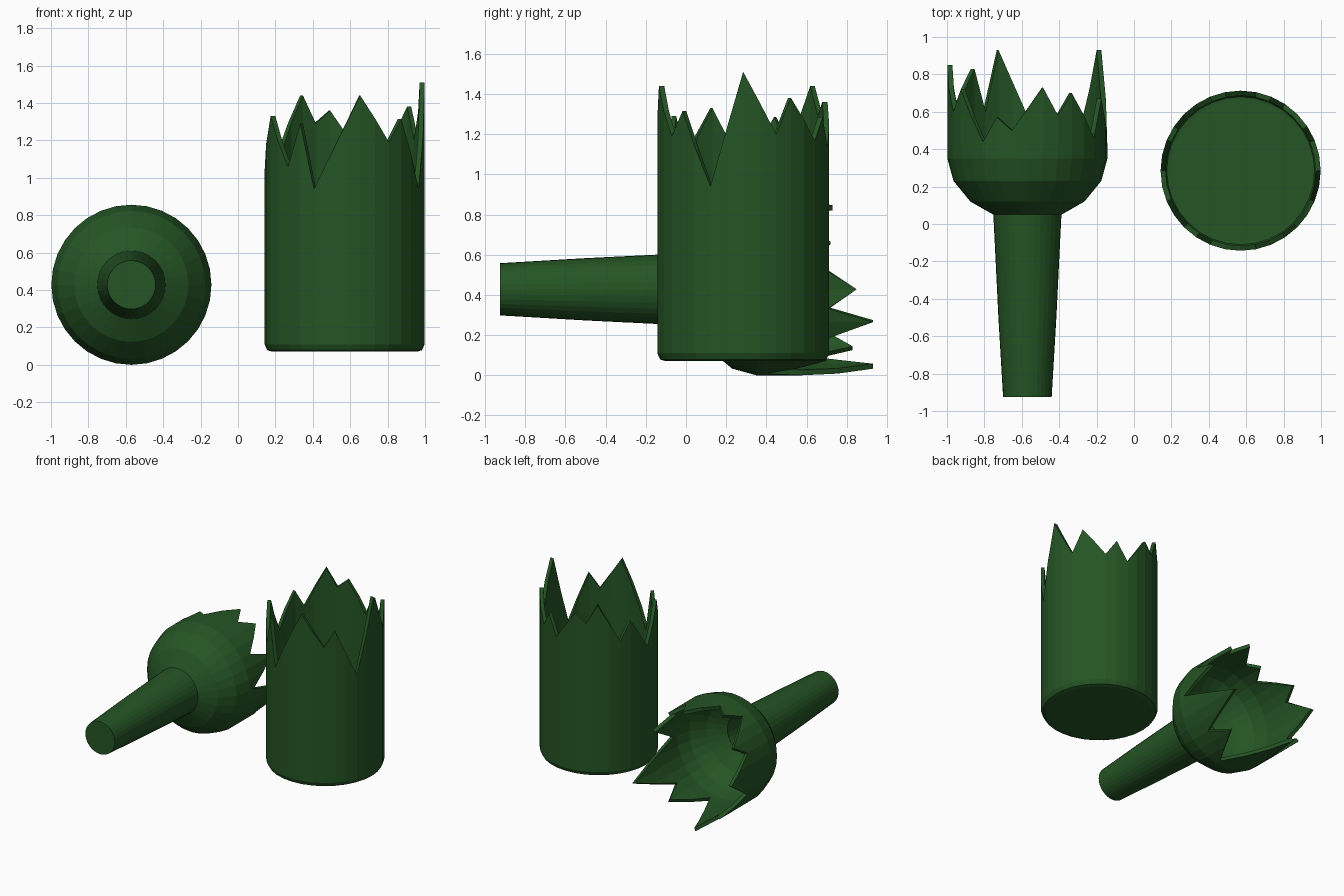
import bpy, bmesh
from math import sin, cos, pi, radians
from mathutils import Matrix

if "Cube" in bpy.data.objects:
    bpy.data.objects.remove(bpy.data.objects["Cube"])

N = 32  # sides of the glass

mat = bpy.data.materials.new("green_glass")
mat.diffuse_color = (0.018, 0.09, 0.018, 1)
mat.use_nodes = True
mat.node_tree.nodes["Principled BSDF"].inputs["Base Color"].default_value = mat.diffuse_color


def jagged_heights(points):
    """Fill in all N rim heights from {step: height} peaks and valleys."""
    keys = sorted(points)
    ring = keys + [keys[0] + N]
    out = [0.0] * N
    for a, b in zip(ring, ring[1:]):
        for s in range(a, b):
            t = (s - a) / (b - a)
            out[s % N] = points[a] * (1 - t) + points[b % N] * t
    return out


def broken_glass(name, profile, radius, rim, matrix):
    """Lathe a closed-bottom profile (r, z), end in a jagged rim, add thickness."""
    bm = bmesh.new()
    rows = [(r, [z] * N) for r, z in profile] + [(radius, jagged_heights(rim))]
    rings = [[bm.verts.new((r * cos(2 * pi * i / N), r * sin(2 * pi * i / N), zs[i]))
              for i in range(N)] for r, zs in rows]
    bm.faces.new(rings[0][::-1])
    for lo, hi in zip(rings, rings[1:]):
        for i in range(N):
            j = (i + 1) % N
            bm.faces.new((lo[i], lo[j], hi[j], hi[i]))
    bm.transform(matrix)
    bmesh.ops.recalc_face_normals(bm, faces=bm.faces)
    # make sure the skin points outwards so thickness grows inwards
    bm.normal_update()
    axis = matrix.to_3x3() @ Matrix.Identity(3).col[2]
    bm.faces.ensure_lookup_table()
    if bm.faces[0].normal.dot(axis) > 0:
        bmesh.ops.reverse_faces(bm, faces=bm.faces)
    me = bpy.data.meshes.new(name)
    bm.to_mesh(me)
    bm.free()
    me.materials.append(mat)
    ob = bpy.data.objects.new(name, me)
    bpy.context.collection.objects.link(ob)
    sol = ob.modifiers.new("thickness", "SOLIDIFY")
    sol.thickness = 0.027
    sol.offset = -1
    return ob


# Standing lower half
base_rim = {0: 1.51, 2: 1.20, 3: 1.38, 5: 1.165, 6: 1.285, 7: 1.13, 9: 1.36,
            10: 1.29, 11: 1.44, 13: 1.145, 14: 1.285, 16: 1.03, 18: 1.33,
            20: 1.06, 21: 1.29, 22: 0.94, 25: 1.44, 27: 1.19, 28: 1.315, 30: 0.94}
broken_glass("bottle_base",
             [(0.385, 0.07), (0.413, 0.078), (0.428, 0.11), (0.428, 0.85)],
             0.428, base_rim, Matrix.Translation((0.57, 0.285, 0)))

# Lying neck half: local z becomes world y, angles run from +x towards +z
neck_rim = {0: 0.40, 2: 0.67, 3: 0.46, 5: 0.70, 6: 0.58, 7: 0.73, 9: 0.50,
            10: 0.57, 11: 0.44, 13: 0.72, 14: 0.60, 16: 0.85, 18: 0.61,
            20: 0.83, 21: 0.60, 22: 0.93, 25: 0.40, 27: 0.70, 28: 0.52, 30: 0.93}
swap = Matrix(((1, 0, 0, -0.57), (0, 0, 1, 0), (0, 1, 0, 0.428), (0, 0, 0, 1)))
broken_glass("bottle_neck",
             [(0.13, -0.925), (0.155, -0.5), (0.182, 0.05), (0.305, 0.12),
              (0.395, 0.23), (0.428, 0.35)],
             0.428, neck_rim, swap)
